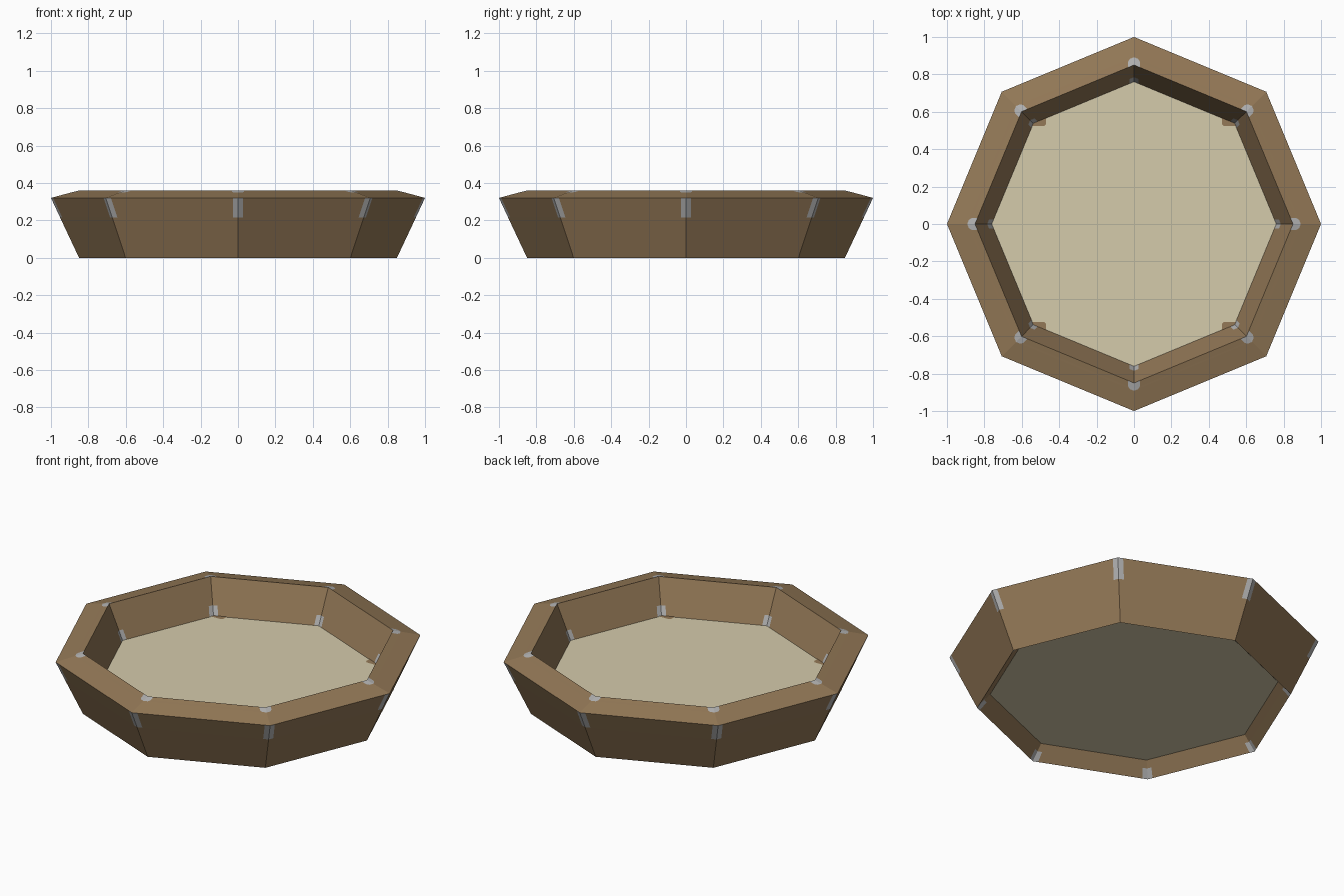
import bpy, bmesh, math
from mathutils import Vector

if "Cube" in bpy.data.objects:
    bpy.data.objects.remove(bpy.data.objects["Cube"])

SIDES = 8


def material(name, rgb):
    linear = [(c / 255 / 12.92) if c < 11 else ((c / 255 + 0.055) / 1.055) ** 2.4 for c in rgb]
    mat = bpy.data.materials.new(name)
    mat.use_nodes = True
    mat.diffuse_color = (*linear, 1)
    mat.node_tree.nodes["Principled BSDF"].inputs["Base Color"].default_value = (*linear, 1)
    return mat


wood = material("brown_wood", (148, 121, 87))
metal = material("grey_metal", (178, 178, 178))
sand = material("pale_sand", (213, 203, 171))


def add_object(name, bm, materials):
    bm.normal_update()
    mesh = bpy.data.meshes.new(name)
    bm.to_mesh(mesh)
    bm.free()
    for mat in materials:
        mesh.materials.append(mat)
    obj = bpy.data.objects.new(name, mesh)
    bpy.context.collection.objects.link(obj)
    return obj


def corner(index, radius, z):
    angle = math.tau * (index % SIDES) / SIDES
    return Vector((radius * math.cos(angle), radius * math.sin(angle), z))


def ring_points(radius, z, half_width):
    """Corners of an octagon, each with a point either side for the clip edges."""
    points = []
    for i in range(SIDES):
        here = corner(i, radius, z)
        before = (corner(i - 1, radius, z) - here).normalized()
        after = (corner(i + 1, radius, z) - here).normalized()
        points += [here + before * half_width, here, here + after * half_width]
    return points


# Border cross-section: radius, height, clip half width, clip starts here
profile = [
    (0.85, 0.0, 0.03, False),
    (0.951, 0.215, 0.03, True),     # outer clip
    (1.0, 0.32, 0.03, False),
    (0.892, 0.349, 0.025, True),    # rim clip, rounded at its outer end
    (0.88, 0.352, 0.034, True),
    (0.85, 0.36, 0.034, False),
    (0.785, 0.218, 0.026, True),    # inner clip
    (0.742, 0.124, 0.026, False),
    (0.811, 0.045, 0.026, True),    # underside clip
]

# Octagonal wooden border with inlaid corner clips
bm = bmesh.new()
rings = [[bm.verts.new(p) for p in ring_points(r, z, w)] for r, z, w, _ in profile]
count = SIDES * 3
for row, (_, _, _, clip) in enumerate(profile):
    low, high = rings[row], rings[(row + 1) % len(rings)]
    for col in range(count):
        nxt = (col + 1) % count
        face = bm.faces.new((low[col], low[nxt], high[nxt], high[col]))
        face.material_index = 1 if clip and col % 3 != 2 else 0
bmesh.ops.recalc_face_normals(bm, faces=bm.faces)
add_object("wooden_border", bm, [wood, metal])

# Sand slab filling the border
bm = bmesh.new()
bottom = [bm.verts.new(corner(i, 0.78, 0.08)) for i in range(SIDES)]
top = [bm.verts.new(corner(i, 0.762, 0.165)) for i in range(SIDES)]
bm.faces.new(top)
bm.faces.new(bottom[::-1])
for i in range(SIDES):
    j = (i + 1) % SIDES
    bm.faces.new((bottom[i], bottom[j], top[j], top[i]))
add_object("sand_floor", bm, [sand])

# Brown patches on the sand at the four diagonal corners
patch = [(0.548, 0.523), (0.482, 0.523), (0.47, 0.535), (0.47, 0.567), (0.54, 0.54)]
bm = bmesh.new()
for sx in (-1, 1):
    for sy in (-1, 1):
        face = bm.faces.new([bm.verts.new((sx * x, sy * y, 0.167)) for x, y in patch])
        face.normal_update()
        if face.normal.z < 0:
            face.normal_flip()
add_object("corner_patches", bm, [wood])
